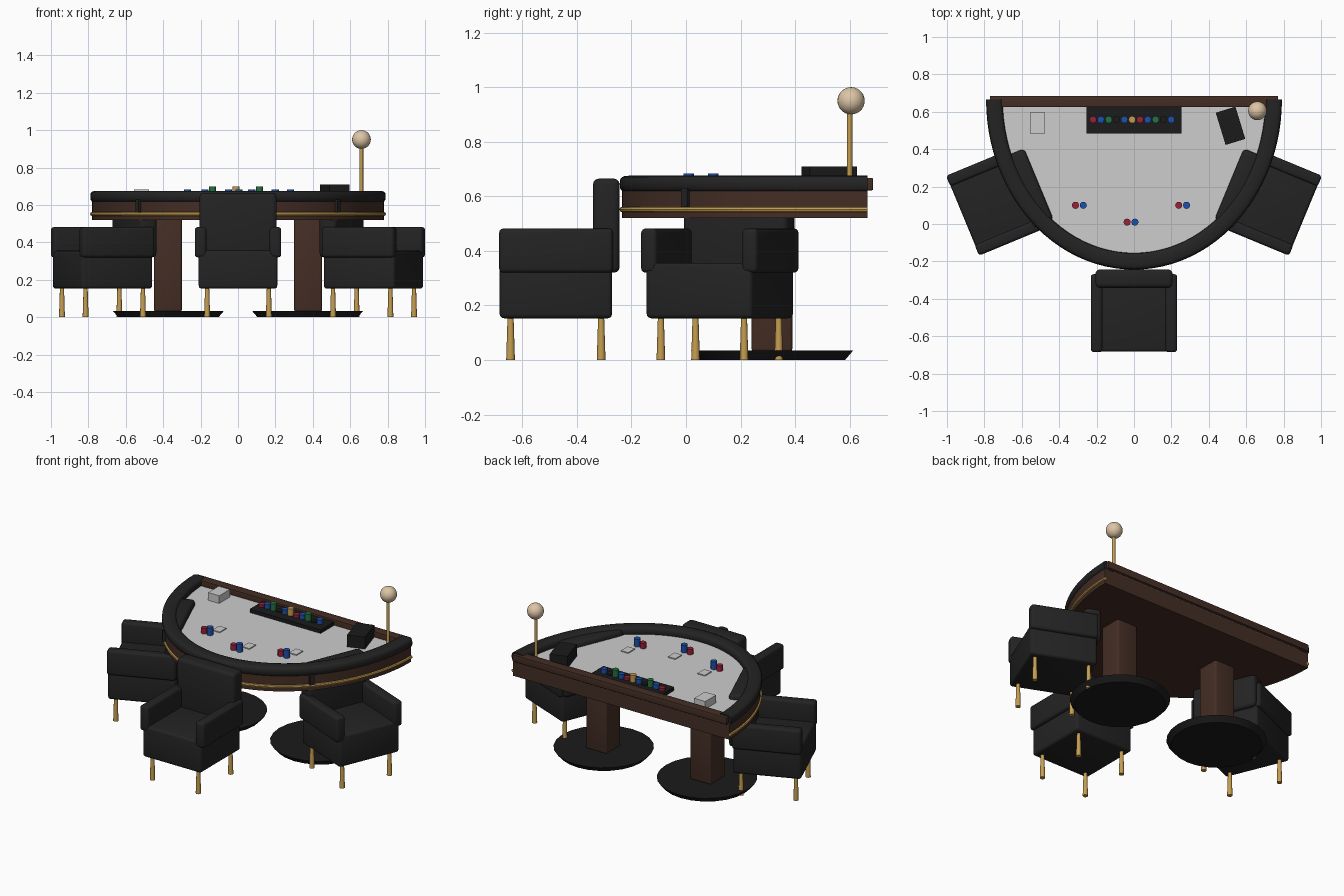
import bpy, bmesh, math
from mathutils import Matrix, Vector

if "Cube" in bpy.data.objects:
    bpy.data.objects.remove(bpy.data.objects["Cube"])


def material(name, rgb):
    m = bpy.data.materials.new(name)
    m.diffuse_color = (*rgb, 1)
    m.use_nodes = True
    m.node_tree.nodes["Principled BSDF"].inputs["Base Color"].default_value = m.diffuse_color
    return m


WOOD = material("dark wood", (0.058, 0.027, 0.018))
LEATHER = material("black leather", (0.017, 0.017, 0.017))
BLACK = material("matte black", (0.011, 0.011, 0.011))
WHITE = material("pale felt", (0.61, 0.61, 0.61))
GOLD = material("gold", (0.56, 0.34, 0.08))
CREAM = material("cream globe", (0.72, 0.56, 0.38))
RED = material("red chip", (0.32, 0.015, 0.04))
BLUE = material("blue chip", (0.012, 0.08, 0.40))
GREEN = material("green chip", (0.015, 0.17, 0.05))


def finish(bm, name, mat, matrix=Matrix(), bevel=0, angle=40):
    """Turn a bmesh into an object, with optional rounded edges."""
    bmesh.ops.recalc_face_normals(bm, faces=bm.faces)
    if bevel:
        bmesh.ops.bevel(bm, geom=bm.edges[:], offset=bevel, segments=3,
                        profile=0.5, affect='EDGES')
    me = bpy.data.meshes.new(name)
    bm.to_mesh(me)
    bm.free()
    for p in me.polygons:
        p.use_smooth = True
    me.set_sharp_from_angle(angle=math.radians(angle))
    me.materials.append(mat)
    ob = bpy.data.objects.new(name, me)
    ob.matrix_world = matrix
    bpy.context.collection.objects.link(ob)
    return ob


def box(name, mat, x0, x1, y0, y1, z0, z1, matrix=Matrix(), bevel=0):
    bm = bmesh.new()
    bmesh.ops.create_cube(bm, size=1)
    for v in bm.verts:
        v.co = Vector(((x0 + x1) / 2 + v.co.x * (x1 - x0),
                       (y0 + y1) / 2 + v.co.y * (y1 - y0),
                       (z0 + z1) / 2 + v.co.z * (z1 - z0)))
    return finish(bm, name, mat, matrix, bevel)


def cone(name, mat, x, y, z0, z1, r0, r1, sides=16, matrix=Matrix()):
    bm = bmesh.new()
    bmesh.ops.create_cone(bm, cap_ends=True, segments=sides, radius1=r0, radius2=r1,
                          depth=z1 - z0,
                          matrix=Matrix.Translation((x, y, (z0 + z1) / 2)))
    return finish(bm, name, mat, matrix)


# Plan outline of the table: half an ellipse, open towards the back
CY, STEPS = 0.665, 48


def outline(rx, front):
    ry = CY - front
    return [(rx * math.cos(a), CY - ry * math.sin(a))
            for a in (math.pi * i / STEPS for i in range(STEPS + 1))]


def slab(name, mat, rx, front, z0, z1):
    bm = bmesh.new()
    f = bm.faces.new([bm.verts.new((x, y, z0)) for x, y in outline(rx, front)])
    ext = bmesh.ops.extrude_face_region(bm, geom=[f])
    for v in ext["geom"]:
        if isinstance(v, bmesh.types.BMVert):
            v.co.z = z1
    return finish(bm, name, mat)


def sweep(name, mat, profile):
    """Sweep a closed (inset, z) profile along the outline."""
    bm = bmesh.new()
    cols = [[bm.verts.new((x, y, z)) for x, y in outline(0.79 - d, -0.243 + d)]
            for d, z in profile]
    n = len(cols)
    for j in range(n):
        a, b = cols[j], cols[(j + 1) % n]
        for i in range(STEPS):
            bm.faces.new((a[i], a[i + 1], b[i + 1], b[i]))
    for end in (0, STEPS):
        bm.faces.new([c[end] for c in cols])
    return finish(bm, name, mat)


# Table body, felt, padded rail and gold trim
slab("table_body", WOOD, 0.78, -0.235, 0.52, 0.625)
slab("felt_top", WHITE, 0.715, -0.168, 0.62, 0.632)
rail = []
for k in range(16):
    c, s = math.cos(k * math.tau / 16), math.sin(k * math.tau / 16)
    rail.append((0.044 + 0.044 * math.copysign(abs(c) ** 0.6, c),
                 0.645 + 0.031 * math.copysign(abs(s) ** 0.6, s)))
sweep("padded_rail", LEATHER, rail)
sweep("gold_trim", GOLD, [(0.009 + 0.010 * math.cos(k * math.tau / 8),
                           0.552 + 0.010 * math.sin(k * math.tau / 8)) for k in range(8)])
box("back_board", WOOD, -0.77, 0.77, 0.625, 0.685, 0.622, 0.668, bevel=0.004)

for s in (-1, 1):
    # Seam strap on the apron
    m = Matrix.Translation((s * 0.53, 0.0, 0)) @ Matrix.Rotation(s * math.radians(52), 4, 'Z')
    box("apron_strap", LEATHER, -0.014, 0.014, -0.012, 0.012, 0.56, 0.63, m)
    # Pedestal and round foot
    box("pedestal", WOOD, s * 0.375 - 0.075, s * 0.375 + 0.075, 0.24, 0.39, 0.03, 0.53,
        bevel=0.012)
    cone("pedestal_foot", BLACK, s * 0.372, 0.315, 0, 0.034, 0.268, 0.297, 24)

# Lamp on the back corner
cone("lamp_pole", GOLD, 0.66, 0.60, 0.62, 0.92, 0.010, 0.010)
bm = bmesh.new()
bmesh.ops.create_uvsphere(bm, u_segments=24, v_segments=14, radius=0.05)
finish(bm, "lamp_globe", CREAM, Matrix.Translation((0.66, 0.605, 0.95)))

# Chip tray with a row of stacks
box("chip_tray", BLACK, -0.255, 0.255, 0.485, 0.628, 0.63, 0.655)
row = [RED, BLUE, GREEN, BLACK, BLUE, GOLD, RED, BLUE, GREEN, BLACK, BLUE]
heights = {RED: 0.672, BLUE: 0.684, GREEN: 0.70, BLACK: 0.665, GOLD: 0.70}
for i, mat in enumerate(row):
    cone("tray_chips", mat, -0.219 + 0.0418 * i, 0.558, 0.65, heights[mat], 0.019, 0.019, 12)

# Player chips and cards
for x, y in ((-0.313, 0.10), (-0.037, 0.01), (0.239, 0.10)):
    cone("red_stack", RED, x, y, 0.63, 0.668, 0.019, 0.019, 12)
    cone("blue_stack", BLUE, x + 0.042, y, 0.63, 0.683, 0.019, 0.019, 12)
    m = Matrix.Translation((x + 0.05, y + 0.085, 0))
    box("card", WHITE, -0.026, 0.026, -0.034, 0.034, 0.632, 0.638, m)

# Card deck and dealing box
box("card_deck", WHITE, -0.555, -0.475, 0.485, 0.595, 0.63, 0.682)
m = Matrix.Translation((0.516, 0.525, 0)) @ Matrix.Rotation(math.radians(17), 4, 'Z')
box("dealing_box", BLACK, -0.055, 0.055, -0.09, 0.09, 0.63, 0.71, m)

# Three armchairs, each built with its front edge on the local x axis
for x, y, turn in ((0, -0.683, 0), (0.915, 0.045, 67.5), (-0.915, 0.045, -67.5)):
    m = Matrix.Translation((x, y, 0)) @ Matrix.Rotation(math.radians(turn), 4, 'Z')
    box("chair_seat", LEATHER, -0.21, 0.21, 0, 0.412, 0.153, 0.356, m, 0.016)
    box("chair_back", LEATHER, -0.206, 0.206, 0.342, 0.44, 0.32, 0.665, m, 0.022)
    for s in (-1, 1):
        box("chair_arm", LEATHER, s * 0.2 - 0.031, s * 0.2 + 0.031, -0.002, 0.415,
            0.32, 0.482, m, 0.016)
        for ly in (0.04, 0.372):
            cone("chair_leg", GOLD, s * 0.165, ly, 0, 0.16, 0.016, 0.011, 12, m)
